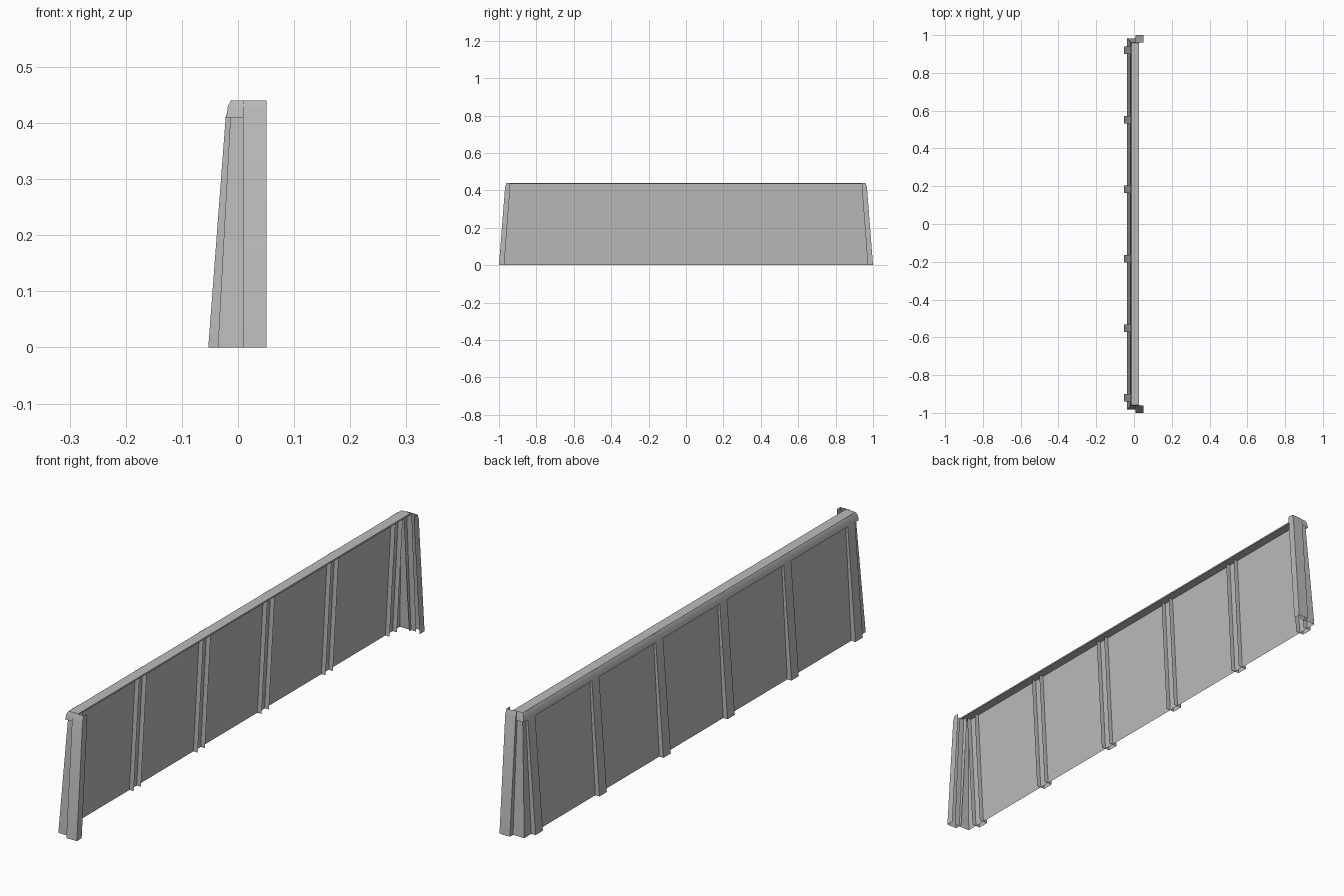
import bpy
import math

cube = bpy.data.objects.get("Cube")
if cube:
    bpy.data.objects.remove(cube)

grey = bpy.data.materials.new("light_grey")
grey.use_nodes = True
colour = (0.5, 0.5, 0.5, 1)
grey.diffuse_color = colour
grey.node_tree.nodes["Principled BSDF"].inputs["Base Color"].default_value = colour


def sheet(name, rows):
    """Thin pressed sheet: joins equally long rows of points with quads."""
    n = len(rows[0])
    verts = [p for row in rows for p in row]
    faces = [(r * n + i, r * n + i + 1, (r + 1) * n + i + 1, (r + 1) * n + i)
             for r in range(len(rows) - 1) for i in range(n - 1)]
    mesh = bpy.data.meshes.new(name)
    mesh.from_pydata(verts, [], faces)
    mesh.materials.append(grey)
    ob = bpy.data.objects.new(name, mesh)
    bpy.context.collection.objects.link(ob)
    bpy.context.view_layer.objects.active = ob
    for other in bpy.context.selected_objects:
        other.select_set(False)
    ob.select_set(True)
    bpy.ops.object.shade_smooth_by_angle(angle=math.radians(35))
    return ob


def channel(name, centre, width, levels, place):
    """Open-backed tapering channel; levels are (height, outer, inner)."""
    a, b = centre - width / 2, centre + width / 2
    rows = [[place(a, inner, z), place(a, outer, z),
             place(b, outer, z), place(b, inner, z)]
            for z, outer, inner in levels]
    return sheet(name, rows)


def wrap(x, y, z, tip):
    """Path along the outer side, turning the corner at both ends."""
    return [(tip, -y, z), (x, -y, z), (x, y, z), (tip, y, z)]


# Leaning side panel with short returns at the ends
sheet("side_panel", [wrap(-0.036, 0.982, 0, 0.03),
                     wrap(-0.012, 0.957, 0.44, 0.03)])

# Top rail: outer lip, bend and inward flange
sheet("top_rail", [wrap(-0.021, 0.964, 0.41, 0.012),
                   wrap(-0.018, 0.961, 0.43, 0.012),
                   wrap(-0.012, 0.957, 0.44, 0.012)])
sheet("rail_flange", [[(-0.012, -0.957, 0.44), (-0.012, 0.957, 0.44)],
                      [(0.026, -0.957, 0.44), (0.026, 0.957, 0.44)]])
sheet("rail_inner_edge", [[(0.026, -0.957, 0.44), (0.026, 0.957, 0.44)],
                          [(0.026, -0.957, 0.434), (0.026, 0.957, 0.434)]])

# Outer ribs
rib_levels = [(0, 0.053, 0.019), (0.41, 0.022, -0.004), (0.44, 0.013, -0.004)]
for i in range(6):
    channel(f"rib_{i + 1}", -0.92 + i * 0.368, 0.042, rib_levels,
            lambda u, d, z: (-d, u, z))

# End posts
post_levels = [(0, 1.0, 0.972), (0.42, 0.967, 0.94), (0.44, 0.96, 0.94)]
for side, label in ((-1, "front"), (1, "back")):
    channel(f"{label}_post", 0.03, 0.042, post_levels,
            lambda u, d, z: (u, side * d, z))
